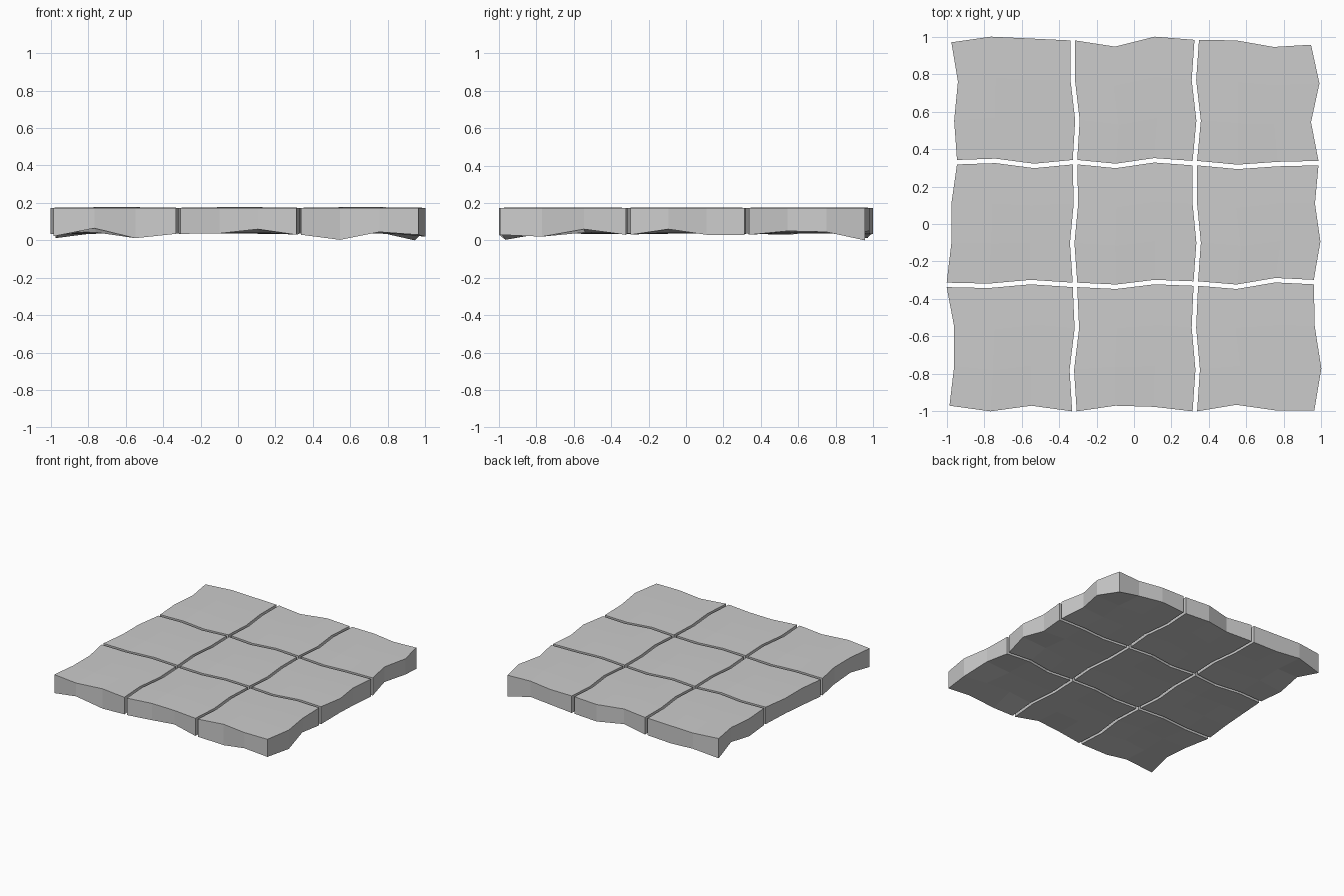
import bpy, bmesh

if "Cube" in bpy.data.objects:
    bpy.data.objects.remove(bpy.data.objects["Cube"])

GAP = 0.012       # half width of the joints
TOP = 0.177

# Wavy joint lines, ten samples each (front to back / left to right)
X_LINES = [
    [-.985, -.96, -.96, -1.0, -.975, -.975, -.945, -.96, -.94, -.975],
    [-.318, -.332, -.305, -.315, -.33, -.31, -.315, -.302, -.327, -.327],
    [.325, .34, .32, .33, .345, .325, .325, .345, .32, .335],
    [.963, 1.0, .965, .96, .995, .966, .985, .945, .99, .945],
]
Y_LINES = [
    [-.97, -1.0, -.97, -1.0, -.97, -.976, -1.0, -.965, -.995, -.995],
    [-.325, -.33, -.31, -.325, -.335, -.31, -.318, -.335, -.30, -.31],
    [.33, .337, .31, .33, .31, .34, .325, .305, .32, .325],
    [.97, 1.0, .99, .98, .947, 1.0, .983, .98, .945, .957],
]
# Underside heights around the outer rim
FRONT = [.022, .065, .012, .035, .037, .06, .03, .003, .045, .03]
BACK = [.012, .045, .03, .035, .05, .035, .035, .05, .045, .0]
LEFT = [.022, .05, .035, .035, .035, .05, .035, .03, .055, .012]
RIGHT = [.03, .02, .06, .03, .06, .03, .03, .05, .045, .0]


def under(i, j):
    if j == 0:
        return FRONT[i]
    if j == 9:
        return BACK[i]
    if i == 0:
        return LEFT[j]
    if i == 9:
        return RIGHT[j]
    return .036 if i % 3 == 0 or j % 3 == 0 else .042


def between(lines, tile, along, step):
    """Position across a tile, pulled back from the inner joints."""
    low = lines[tile][along] + (GAP if tile > 0 else 0)
    high = lines[tile + 1][along] - (GAP if tile < 2 else 0)
    return low + (high - low) * step / 3


def make_tile(tx, ty):
    bm = bmesh.new()
    top, low = {}, {}
    for a in range(4):
        for b in range(4):
            i, j = 3 * tx + a, 3 * ty + b
            x = between(X_LINES, tx, j, a)
            y = between(Y_LINES, ty, i, b)
            rim = a in (0, 3) or b in (0, 3)
            top[a, b] = bm.verts.new((x, y, TOP - (.003 if rim else 0)))
            low[a, b] = bm.verts.new((x, y, under(i, j)))
    # Top and underside
    for a in range(3):
        for b in range(3):
            ring = [(a, b), (a + 1, b), (a + 1, b + 1), (a, b + 1)]
            bm.faces.new([top[k] for k in ring])
            bm.faces.new([low[k] for k in reversed(ring)])
    # Side walls
    loop = ([(k, 0) for k in range(3)] + [(3, k) for k in range(3)]
            + [(3 - k, 3) for k in range(3)] + [(0, 3 - k) for k in range(3)])
    for p, q in zip(loop, loop[1:] + loop[:1]):
        bm.faces.new([low[p], low[q], top[q], top[p]])
    bmesh.ops.recalc_face_normals(bm, faces=bm.faces)
    mesh = bpy.data.meshes.new("paving_stone")
    bm.to_mesh(mesh)
    bm.free()
    name = "paving_stone_%s_%s" % (("front", "middle", "back")[ty],
                                   ("left", "centre", "right")[tx])
    bpy.context.collection.objects.link(bpy.data.objects.new(name, mesh))


# Three by three stones
for tx in range(3):
    for ty in range(3):
        make_tile(tx, ty)
